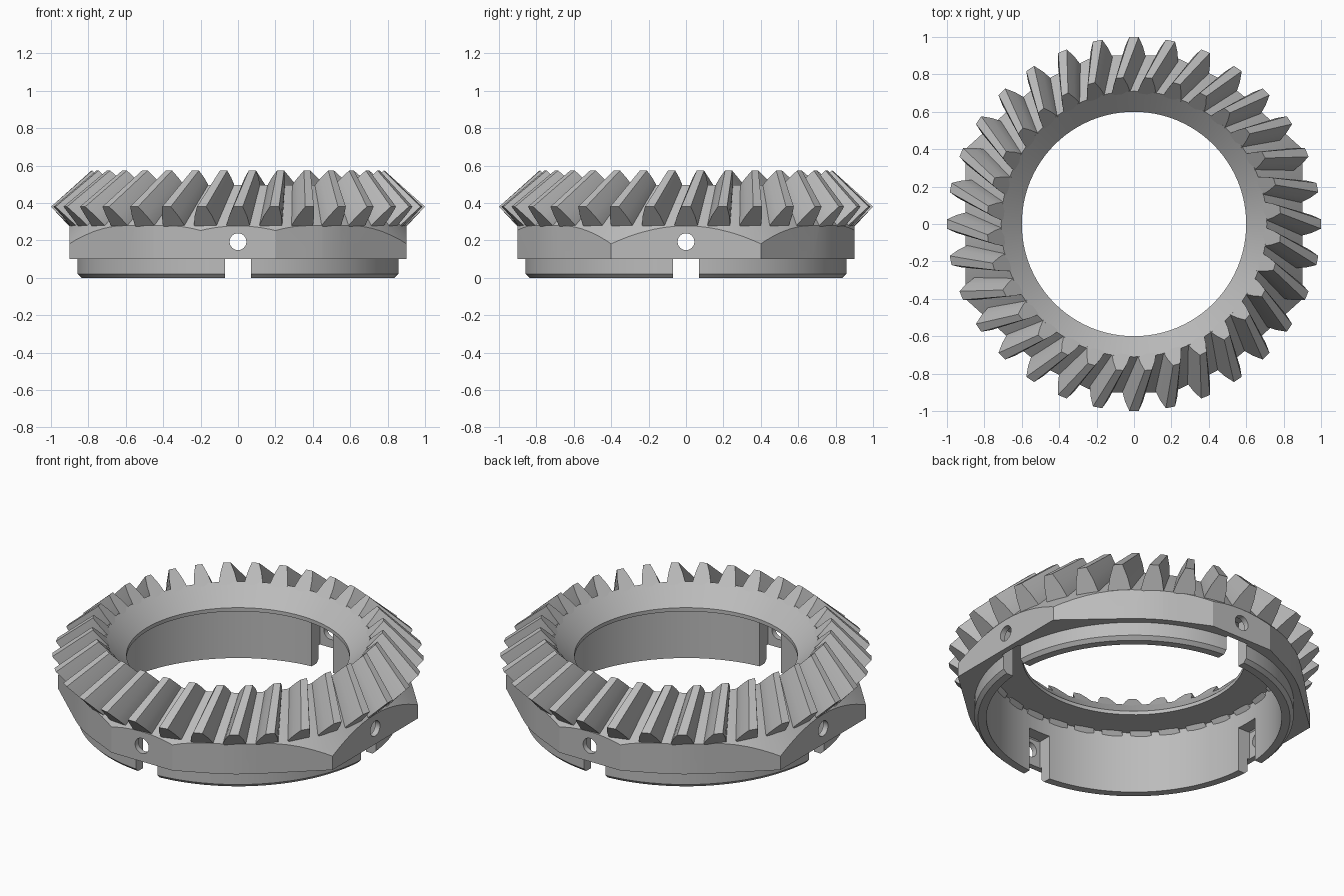
import bpy, bmesh
from math import sin, cos, pi, radians

cube = bpy.data.objects.get("Cube")
if cube:
    bpy.data.objects.remove(cube, do_unlink=True)

TEETH = 32
SEGMENTS = 96
APEX = 1.28          # height where all tooth lines meet on the axis
INNER_SCALE = 0.785  # size of a tooth's inner end against its outer end
TWIST = pi / TEETH   # skew of a tooth from outer to inner end

steel = bpy.data.materials.new("steel_grey")
steel.use_nodes = True
steel.diffuse_color = (0.5, 0.5, 0.5, 1)
steel.node_tree.nodes["Principled BSDF"].inputs["Base Color"].default_value = (0.5, 0.5, 0.5, 1)


def polar(r, a, z):
    return (r * cos(a), r * sin(a), z)


def finish(name, bm):
    bmesh.ops.recalc_face_normals(bm, faces=bm.faces[:])
    mesh = bpy.data.meshes.new(name)
    bm.to_mesh(mesh)
    bm.free()
    mesh.materials.append(steel)
    obj = bpy.data.objects.new(name, mesh)
    bpy.context.collection.objects.link(obj)
    return obj


def select(obj):
    bpy.ops.object.select_all(action='DESELECT')
    obj.select_set(True)
    bpy.context.view_layer.objects.active = obj


def cut(obj, tool, operation):
    tool.hide_render = True
    select(obj)
    mod = obj.modifiers.new(operation.lower(), 'BOOLEAN')
    mod.operation = operation
    mod.solver = 'EXACT'
    mod.object = tool
    bpy.ops.object.modifier_apply(modifier=mod.name)
    bpy.data.objects.remove(tool, do_unlink=True)


def lathe(name, profile):
    bm = bmesh.new()
    rings = [[bm.verts.new(polar(r, 2 * pi * i / SEGMENTS, z)) for r, z in profile]
             for i in range(SEGMENTS)]
    n = len(profile)
    for i, ring in enumerate(rings):
        following = rings[(i + 1) % SEGMENTS]
        for j in range(n):
            k = (j + 1) % n
            bm.faces.new((ring[j], following[j], following[k], ring[k]))
    return finish(name, bm)


# Ring body: skirt, collar, root cone, inner cone, lip and bore
body = lathe("gear_body", [
    (0.795, 0), (0.84, 0), (0.86, 0.02), (0.86, 0.1), (1.05, 0.1), (1.05, 0.11),
    (0.9, 0.28), (0.71, 0.495), (0.6, 0.39), (0.6, 0.368), (0.795, 0.368)])

# Collar outline: a round with flats and corners on four sides
bm = bmesh.new()
outline = [polar(0.901, 2 * pi * i / SEGMENTS, 0)[:2] for i in range(SEGMENTS)]
outline += [(sx * x, sy * y) for x, y in ((0.902, 0.4), (0.2, 0.902))
            for sx in (-1, 1) for sy in (-1, 1)]
for x, y in outline:
    for z in (-0.1, 0.7):
        bm.verts.new((x, y, z))
bmesh.ops.convex_hull(bm, input=bm.verts[:])
bmesh.ops.dissolve_limit(bm, angle_limit=radians(0.5), verts=bm.verts[:], edges=bm.edges[:])
cut(body, finish("collar_outline", bm), 'INTERSECT')


# Four key slots inside the bore, open through the skirt, each with a pin hole
def box(name, size, centre):
    bm = bmesh.new()
    bmesh.ops.create_cube(bm, size=1)
    bmesh.ops.scale(bm, vec=size, verts=bm.verts[:])
    bmesh.ops.translate(bm, vec=centre, verts=bm.verts[:])
    return finish(name, bm)


for k in range(4):
    angle = k * pi / 2
    inner_slot = box("inner_slot", (0.2, 0.14, 0.36), (0.77, 0, 0.085))
    skirt_slot = box("skirt_slot", (0.35, 0.14, 0.2), (0.81, 0, 0))
    bm = bmesh.new()
    bmesh.ops.create_cone(bm, cap_ends=True, segments=24, radius1=0.045,
                          radius2=0.045, depth=0.4)
    for v in bm.verts:
        v.co = (v.co.z + 0.9, v.co.x, v.co.y + 0.193)
    pin_hole = finish("pin_hole", bm)
    for tool in (inner_slot, skirt_slot, pin_hole):
        tool.rotation_euler.z = angle
        bpy.context.view_layer.update()
        cut(body, tool, 'DIFFERENCE')

# Skewed bevel teeth, each with straight flanks from its outer to its inner end
SECTION = [(0.88, 0.25, 0.062), (0.9, 0.28, 0.062), (0.95, 0.33, 0.048), (1.0, 0.38, 0.025)]
bm = bmesh.new()
for t in range(TEETH):
    ends = []
    for scale, skew in ((1, 0), (INNER_SCALE, TWIST)):
        middle = 2 * pi * t / TEETH + skew
        side = [(r * scale, half / r, APEX - (APEX - z) * scale) for r, z, half in SECTION]
        ends.append([bm.verts.new(polar(r, middle + a, z)) for r, a, z in side] +
                    [bm.verts.new(polar(r, middle - a, z)) for r, a, z in reversed(side)])
    outer, inner = ends
    for j in range(len(outer)):
        k = (j + 1) % len(outer)
        bm.faces.new((outer[j], outer[k], inner[k], inner[j]))
    bm.faces.new(outer)
    bm.faces.new(inner)
teeth = finish("gear_teeth", bm)

for obj in (body, teeth):
    select(obj)
    bpy.ops.object.shade_smooth_by_angle(angle=radians(20))
